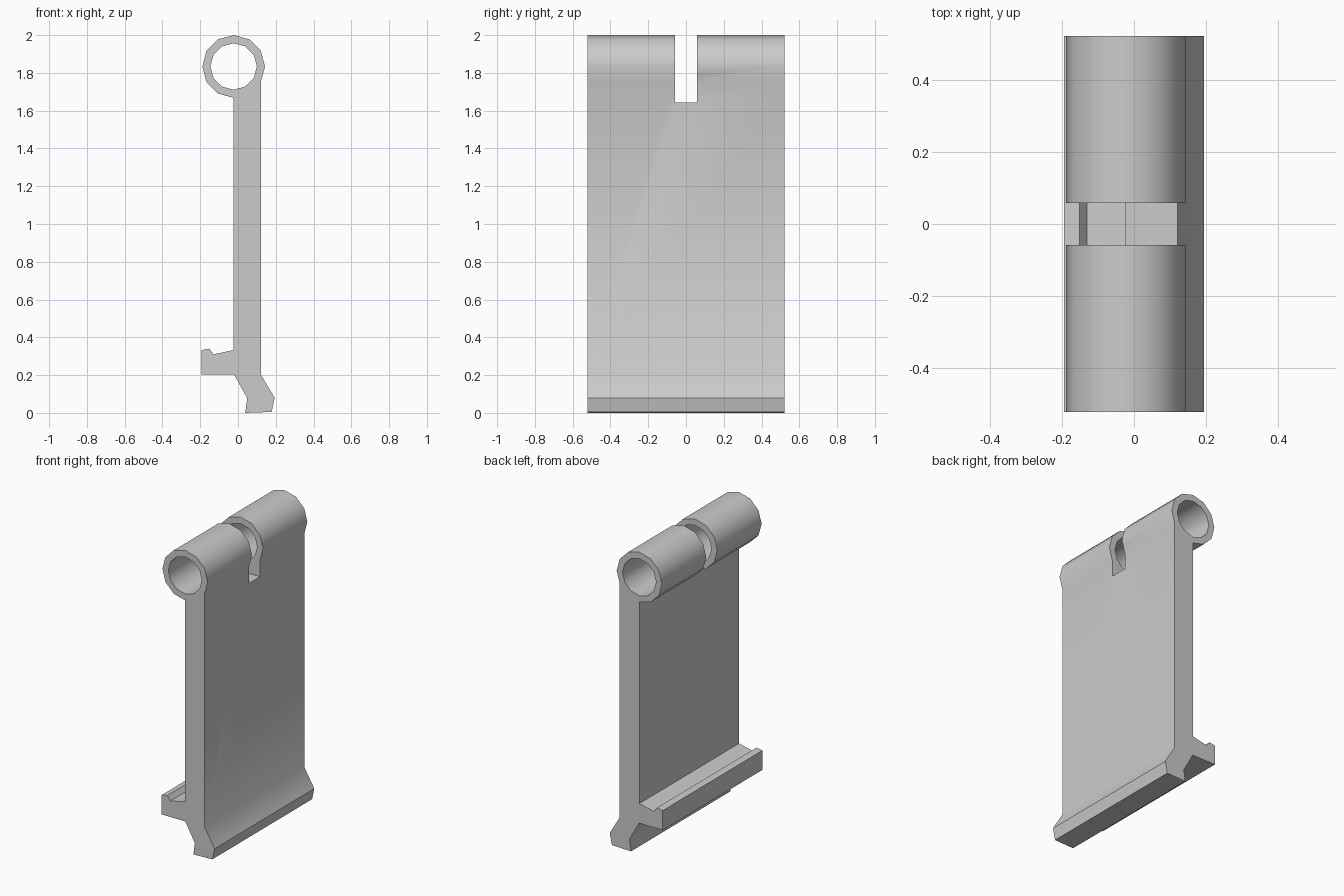
import bpy, bmesh
from math import cos, sin, radians

if "Cube" in bpy.data.objects:
    bpy.data.objects.remove(bpy.data.objects["Cube"])

HALF = 0.522            # half width along y
CX, CZ = -0.023, 1.834  # barrel axis


def arc(radius, start, end):
    """Points every 30 degrees around the barrel axis."""
    return [(CX + radius * cos(radians(a)), CZ + radius * sin(radians(a)))
            for a in range(start, end + 1, 30)]


def prism(name, profile, half):
    """Extrude an x-z profile symmetrically along y."""
    bm = bmesh.new()
    face = bm.faces.new([bm.verts.new((x, -half, z)) for x, z in profile])
    new = bmesh.ops.extrude_face_region(bm, geom=[face])["geom"]
    bmesh.ops.translate(bm, vec=(0, 2 * half, 0),
                        verts=[v for v in new if isinstance(v, bmesh.types.BMVert)])
    bmesh.ops.recalc_face_normals(bm, faces=bm.faces)
    mesh = bpy.data.meshes.new(name)
    bm.to_mesh(mesh)
    bm.free()
    obj = bpy.data.objects.new(name, mesh)
    bpy.context.collection.objects.link(obj)
    return obj


# Hinge plate: barrel outline, straight web, kicked foot and lipped ledge
foot = [(0.194, 0.08), (0.178, 0.005), (0.038, 0.0), (0.049, 0.077), (-0.021, 0.203)]
ledge = [(-0.194, 0.203), (-0.194, 0.332), (-0.152, 0.34), (-0.13, 0.31), (-0.023, 0.333)]
barrel = arc(0.166, -30, 270)
plate = prism("hinge_plate", [(0.121, 0.203)] + foot + ledge + barrel[::-1], HALF)

# Cutters: pin bore and central slot between the two knuckles
bore = prism("bore_cutter", arc(0.123, 0, 330), HALF + 0.1)
slot = prism("slot_cutter", [(-0.4, 1.642), (0.4, 1.642), (0.4, 2.2), (-0.4, 2.2)], 0.058)

bpy.context.view_layer.objects.active = plate
plate.select_set(True)
for cutter in (bore, slot):
    cutter.hide_render = True
    mod = plate.modifiers.new(cutter.name, 'BOOLEAN')
    mod.operation = 'DIFFERENCE'
    mod.solver = 'EXACT'
    mod.object = cutter
    bpy.ops.object.modifier_apply(modifier=mod.name)
    bpy.data.objects.remove(cutter)

# Soft shading around the barrel and foot bends
bpy.ops.object.shade_smooth_by_angle(angle=radians(41))
